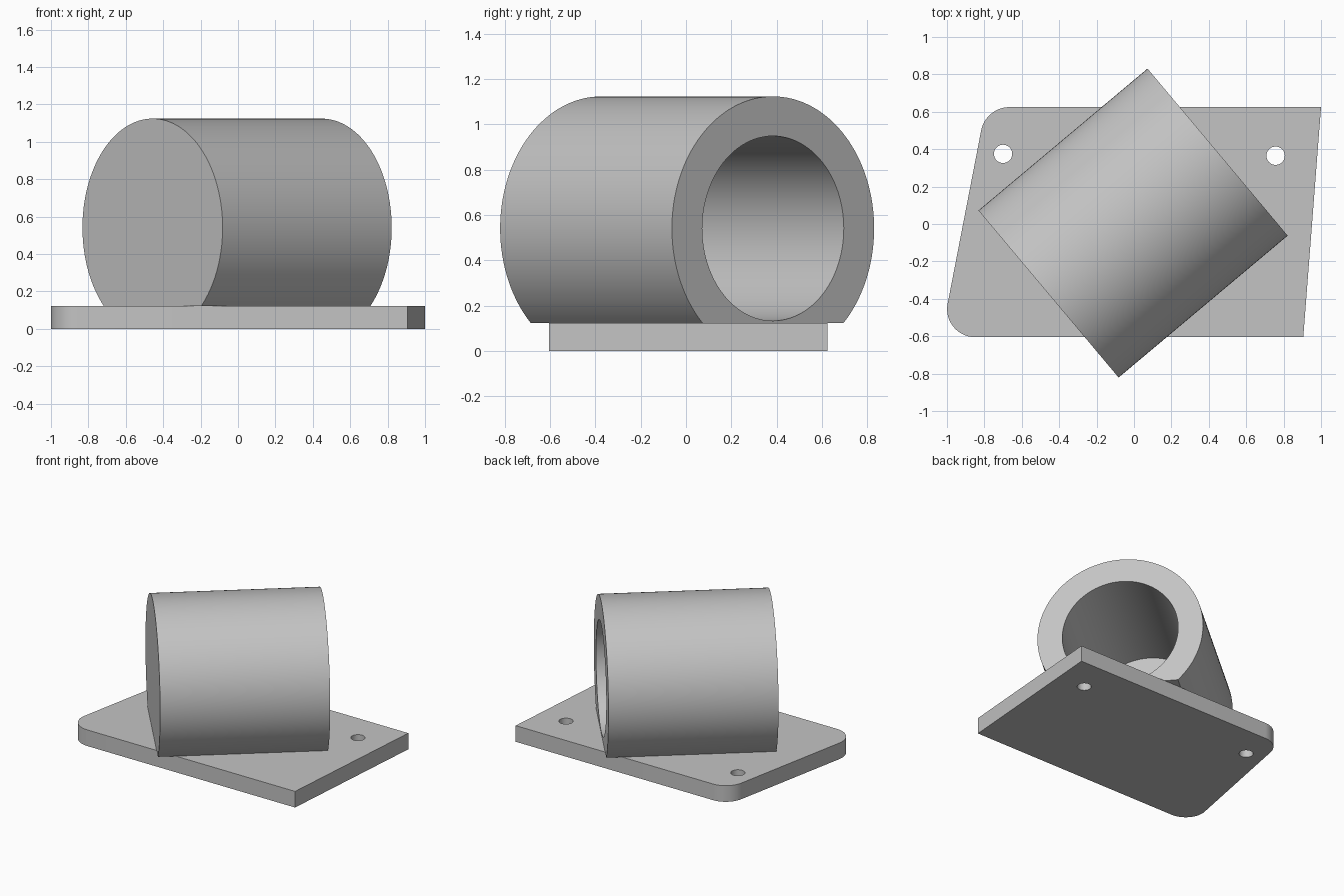
import bpy, bmesh
from math import cos, sin, pi, radians, atan2, asin
from mathutils import Matrix, Vector

cube = bpy.data.objects.get("Cube")
if cube:
    bpy.data.objects.remove(cube, do_unlink=True)

GREY = (0.55, 0.55, 0.55, 1.0)
grey = bpy.data.materials.new("plain grey")
grey.use_nodes = True
grey.diffuse_color = GREY
grey.node_tree.nodes["Principled BSDF"].inputs["Base Color"].default_value = GREY


def arc(center, radius, start, end, steps):
    """Points along an arc, angles in radians."""
    return [(center[0] + radius * cos(start + (end - start) * i / steps),
             center[1] + radius * sin(start + (end - start) * i / steps))
            for i in range(steps + 1)]


def circle(center, radius, steps):
    return arc(center, radius, 0, 2 * pi, steps)[:-1]


def prism(name, outline, low, high, frame=Matrix()):
    """Extrude a closed outline from low to high, placed by frame."""
    bm = bmesh.new()
    face = bm.faces.new([bm.verts.new((x, y, low)) for x, y in outline])
    top = bmesh.ops.extrude_face_region(bm, geom=[face])["geom"]
    moved = [v for v in top if isinstance(v, bmesh.types.BMVert)]
    bmesh.ops.translate(bm, verts=moved, vec=(0, 0, high - low))
    bmesh.ops.recalc_face_normals(bm, faces=bm.faces)
    bm.transform(frame)
    mesh = bpy.data.meshes.new(name)
    bm.to_mesh(mesh)
    bm.free()
    mesh.materials.append(grey)
    obj = bpy.data.objects.new(name, mesh)
    bpy.context.collection.objects.link(obj)
    return obj


def select(obj):
    bpy.ops.object.select_all(action='DESELECT')
    obj.select_set(True)
    bpy.context.view_layer.objects.active = obj


def cut(obj, cutter):
    """Subtract the cutter, then discard it."""
    cutter.hide_render = True
    mod = obj.modifiers.new("cut", 'BOOLEAN')
    mod.operation = 'DIFFERENCE'
    mod.solver = 'EXACT'
    mod.object = cutter
    select(obj)
    bpy.ops.object.modifier_apply(modifier=mod.name)
    bpy.data.objects.remove(cutter, do_unlink=True)


def rounded(corner, before, after, radius, steps=16):
    """Fillet one corner of a counter-clockwise outline."""
    c = Vector(corner)
    a = (Vector(before) - c).normalized()
    b = (Vector(after) - c).normalized()
    half = a.angle(b) / 2
    center = c + (a + b).normalized() * radius / sin(half)
    turn = pi - 2 * half
    start = atan2(a.x, -a.y) - pi
    # the outward normal of the incoming edge points from the centre to it
    tangent = c + a * radius / (sin(half) / cos(half)) - center
    start = atan2(tangent.y, tangent.x)
    return arc(center, radius, start, start + turn, steps)


# Base plate: skewed outline with two rounded corners and two screw holes
THICK = 0.123
front_right, back_right = (0.905, -0.605), (1.0, 0.625)
back_left, front_left = (-0.793, 0.625), (-1.031, -0.605)
outline = [front_right, back_right]
outline += rounded(back_left, back_right, front_left, 0.155)
outline += rounded(front_left, back_left, front_right, 0.15)
plate = prism("base_plate", outline, 0, THICK)
for spot in ((-0.70, 0.375), (0.757, 0.365)):
    cut(plate, prism("hole_cutter", circle(spot, 0.049, 32), -0.1, 0.3))

# Round housing: lies at an angle across the plate, with a flat underside
RADIUS, LENGTH, AXIS_Z = 0.583, 1.18, 0.541
turn = radians(40)
frame = Matrix(((-sin(turn), 0, cos(turn), -0.005),
                (cos(turn), 0, sin(turn), 0.005),
                (0, 1, 0, AXIS_Z),
                (0, 0, 0, 1)))
dip = asin((AXIS_Z - THICK) / RADIUS)
profile = arc((0, 0), RADIUS, -dip, pi + dip, 96)
housing = prism("housing", profile, -LENGTH / 2, LENGTH / 2, frame)

# Blind bore, open at the back left end
cut(housing, prism("bore_cutter", circle((0, 0), 0.408, 96),
                   -LENGTH / 2 + 0.1, LENGTH, frame))

for obj in (plate, housing):
    select(obj)
    bpy.ops.object.shade_smooth_by_angle(angle=radians(30))
